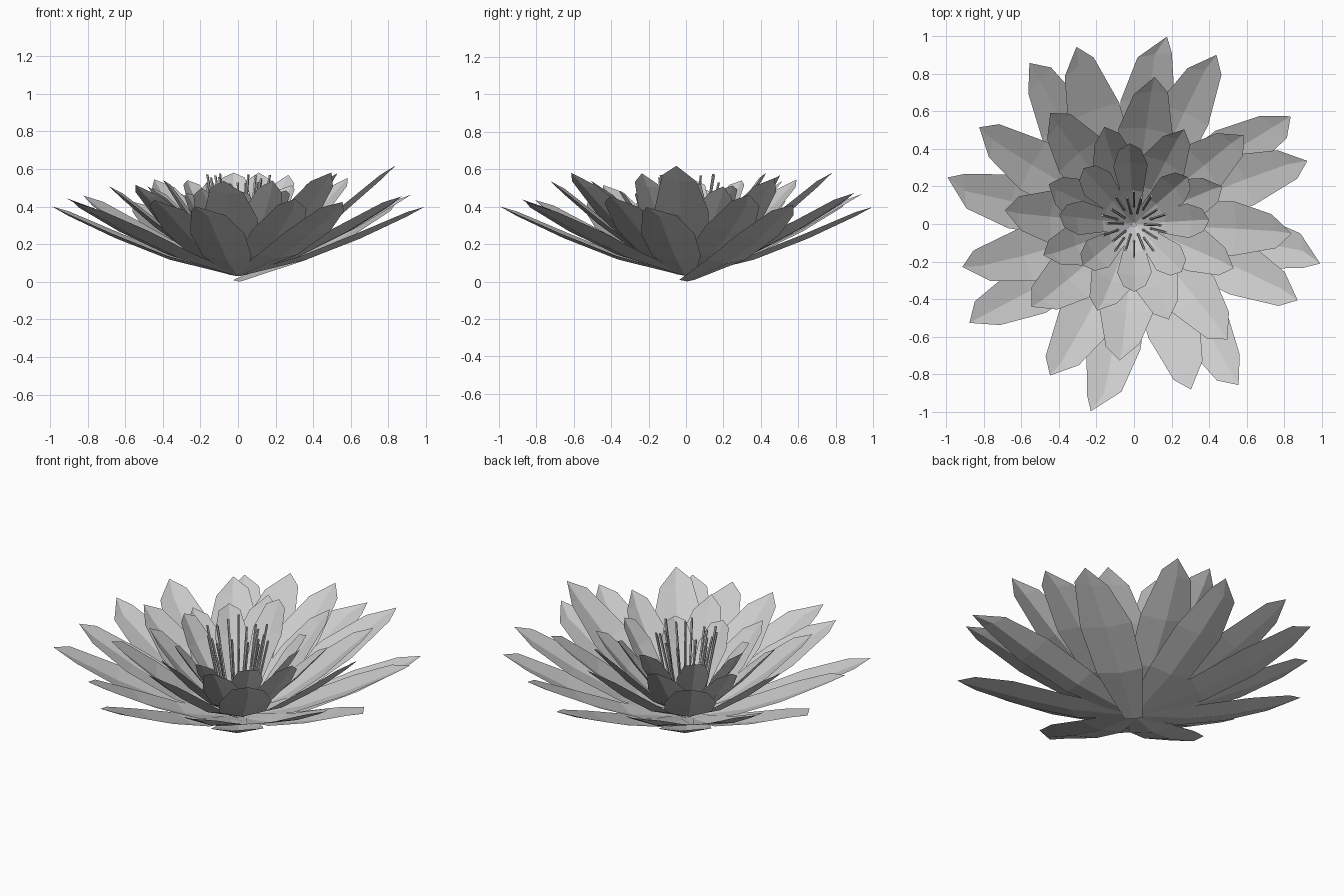
import bpy, math, random
from mathutils import Vector

random.seed(4)
cube = bpy.data.objects.get("Cube")
if cube:
    bpy.data.objects.remove(cube)

grey = bpy.data.materials.new("petal_grey")
grey.use_nodes = True
grey.diffuse_color = (0.6, 0.6, 0.6, 1)
grey.node_tree.nodes["Principled BSDF"].inputs["Base Color"].default_value = (0.6, 0.6, 0.6, 1)


def add_mesh(name, verts, faces):
    mesh = bpy.data.meshes.new(name)
    mesh.from_pydata(verts, [], faces)
    mesh.materials.append(grey)
    obj = bpy.data.objects.new(name, mesh)
    bpy.context.collection.objects.link(obj)
    return obj


# Petal outlines: fraction of length, fraction of half width
POINTED = [(0.01, 0.35), (0.36, 0.9), (0.65, 1), (0.9, 0.62)]
ROUNDED = [(0.04, 0.3), (0.42, 0.65), (0.77, 1), (0.95, 0.65)]


def petal(verts, faces, rows, angle, reach, height, half, skew, bend, cup, base):
    """Cupped sheet with a centre fold and a tip pushed to one side."""
    turn = math.radians(angle) + skew / reach
    out = Vector((math.cos(turn), math.sin(turn), 0))
    side = Vector((-out.y, out.x, 0))
    slope = math.atan2(height, reach)
    up = Vector((0, 0, math.cos(slope))) - out * math.sin(slope)

    def point(t, offset, lift):
        rise = base + (height - base) * t ** 1.42
        return out * (reach * t) + side * offset + Vector((0, 0, rise)) + up * lift

    start = len(verts)
    for t, width in rows:
        for s in (-1, 0, 1):
            lean = -skew * bend * t ** 3
            shift = -0.02 * s if 0.8 < t < 0.93 else 0
            verts.append(point(t + shift, s * half * width + lean, cup * width * abs(s)))
    verts.append(point(1, -skew, 0))
    tip = len(verts) - 1
    for r in range(len(rows) - 1):
        for s in range(2):
            a = start + r * 3 + s
            faces.append((a, a + 1, a + 4, a + 3))
    faces += [(tip - 3, tip - 2, tip), (tip - 2, tip - 1, tip)]


def ring(name, rows, tips, height, half, skew, bend, cup, base):
    """Ring of petals from (angle, reach) pairs; longer petals stand taller."""
    mean = sum(reach for _, reach in tips) / len(tips)
    verts, faces = [], []
    for angle, reach in tips:
        petal(verts, faces, rows, angle, reach, height * reach / mean,
              half, skew, bend, cup, base)
    add_mesh(name, verts, faces)


# Petal rings, from the lowest to the innermost
ring("lowest_petal", POINTED, [(34.5, 1.01)], 0.41, 0.145, 0.055, 1.1, 0.025, 0.0)
ring("lower_outer_petals", POINTED,
     [(80, 1.01), (-12, 1.01), (-103, 1.02), (166, 1.02)],
     0.40, 0.145, 0.07, 0.3, 0.025, 0.03)
ring("lower_turned_petals", POINTED,
     [(-57, 1.02), (-149, 1.02), (123, 1.02)],
     0.425, 0.145, 0.055, 1.1, 0.025, 0.03)
ring("upper_outer_petals", POINTED,
     [(64, 1), (20, 0.98), (-25, 0.96), (-71, 0.93),
      (-119, 0.92), (-166, 0.94), (148, 0.97), (108, 0.99)],
     0.455, 0.145, 0.045, 0.65, 0.025, 0.035)
ring("middle_petals", POINTED,
     [(82, 0.79), (39, 0.75), (-3.5, 0.84), (-51, 0.79),
      (-96, 0.73), (-141, 0.7), (174, 0.69), (127, 0.74)],
     0.555, 0.145, 0.015, 0.5, 0.03, 0.04)
ring("inner_petals", POINTED,
     [(62, 0.57), (23, 0.51), (-24, 0.58), (-70, 0.54),
      (-113, 0.5), (-161, 0.51), (155, 0.5), (107, 0.54)],
     0.53, 0.12, 0.015, 0.5, 0.03, 0.05)
ring("heart_petals", ROUNDED,
     [(93, 0.43), (41, 0.38), (3, 0.4), (-45, 0.36),
      (-90, 0.36), (-141, 0.35), (173, 0.4), (132, 0.4)],
     0.52, 0.092, 0.005, 0.5, 0.025, 0.06)

# Stamens: slim leaning rods around the centre
verts, faces = [], []
COUNT, SIDES = 20, 5
for i in range(COUNT):
    turn = math.tau * (i + random.uniform(-0.25, 0.25)) / COUNT
    out = Vector((math.cos(turn), math.sin(turn), 0))
    inner = 0.06 + 0.03 * (i % 2)
    low = out * inner + Vector((0, 0, 0.12))
    high = out * (inner + 0.085) + Vector((0, 0, random.uniform(0.51, 0.58)))
    start = len(verts)
    for centre in (low, high):
        for k in range(SIDES):
            a = math.tau * k / SIDES
            verts.append(centre + Vector((math.cos(a), math.sin(a), 0)) * 0.007)
    for k in range(SIDES):
        n = (k + 1) % SIDES
        faces.append((start + k, start + n, start + SIDES + n, start + SIDES + k))
    faces.append(tuple(start + SIDES + k for k in range(SIDES)))
    faces.append(tuple(start + k for k in reversed(range(SIDES))))
add_mesh("stamens", verts, faces)
